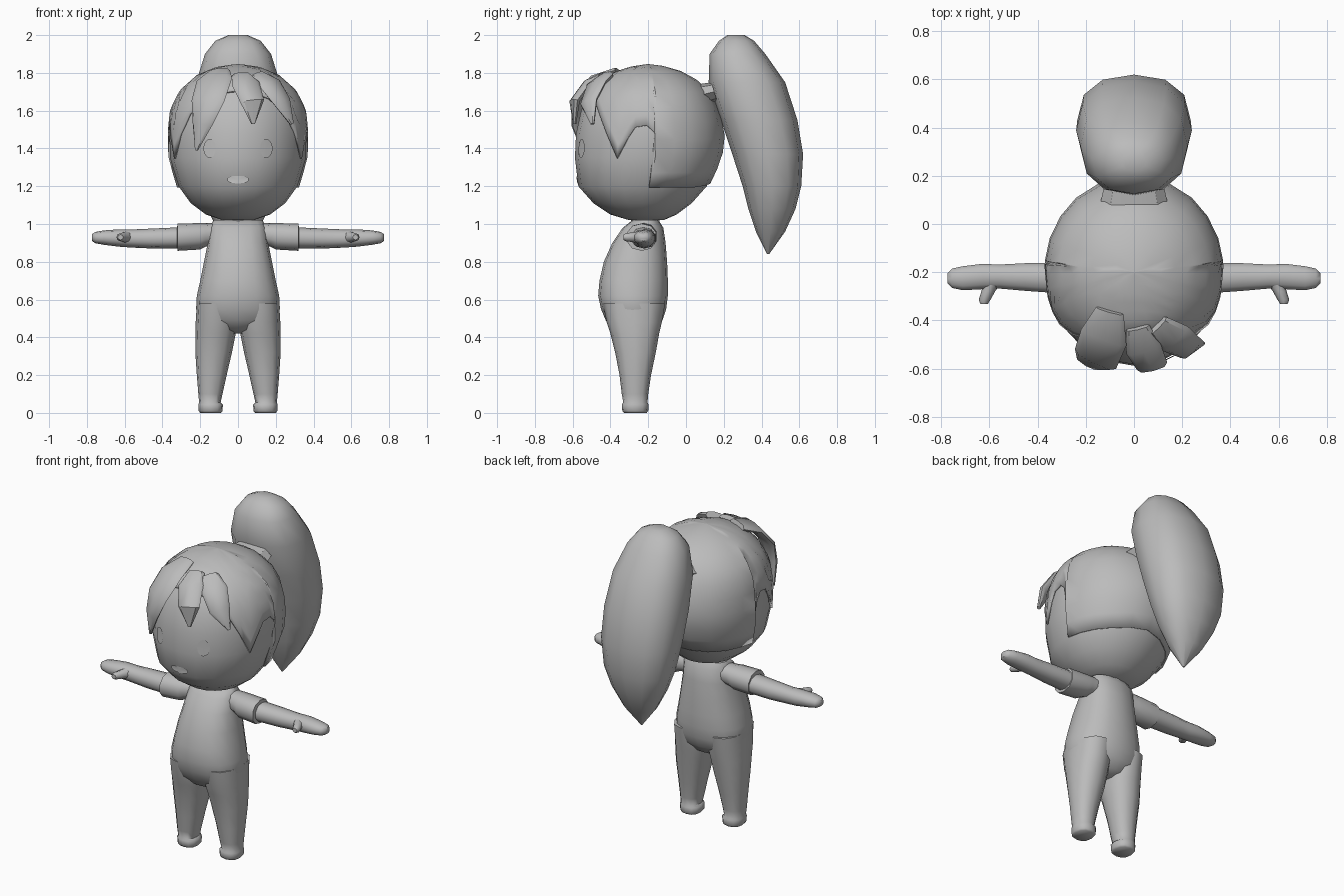
import bpy, bmesh, math
from mathutils import Vector

if "Cube" in bpy.data.objects:
    bpy.data.objects.remove(bpy.data.objects["Cube"])


def material(name, v):
    m = bpy.data.materials.new(name)
    m.diffuse_color = (v, v, v, 1)
    m.use_nodes = True
    m.node_tree.nodes["Principled BSDF"].inputs["Base Color"].default_value = m.diffuse_color
    return m


GREY = material("soft grey", 0.5)
PALE = material("pale grey", 0.62)


def finish(name, bm, mat=GREY, angle=50):
    bmesh.ops.recalc_face_normals(bm, faces=bm.faces[:])
    me = bpy.data.meshes.new(name)
    bm.to_mesh(me)
    bm.free()
    me.materials.append(mat)
    ob = bpy.data.objects.new(name, me)
    bpy.context.collection.objects.link(ob)
    bpy.ops.object.select_all(action='DESELECT')
    ob.select_set(True)
    bpy.context.view_layer.objects.active = ob
    bpy.ops.object.shade_smooth_by_angle(angle=math.radians(angle))
    return ob


def ring(c, u, v, n=12, e=1.0):
    """Closed section around c with half axes u and v; e < 1 is squarer."""
    c, u, v = Vector(c), Vector(u), Vector(v)
    out = []
    for i in range(n):
        a = 2 * math.pi * i / n
        s, k = math.sin(a), math.cos(a)
        out.append(c + u * math.copysign(abs(s) ** e, s) + v * math.copysign(abs(k) ** e, k))
    return out


def loft(name, rings, **kw):
    bm = bmesh.new()
    vs = [[bm.verts.new(p) for p in r] for r in rings]
    n = len(vs[0])
    for a, b in zip(vs, vs[1:]):
        for i in range(n):
            j = (i + 1) % n
            bm.faces.new((a[i], a[j], b[j], b[i]))
    bm.faces.new(vs[0])
    bm.faces.new(vs[-1])
    return finish(name, bm, **kw)


def upright(rows, n=12, e=1.0, x=0):
    """Horizontal sections from rows of z, half width, front y, back y."""
    return [ring((x, (f + b) / 2, z), (w, 0, 0), (0, (f - b) / 2, 0), n, e) for z, w, f, b in rows]


# Head
HEAD = [(1.02, .08, -.30, -.12), (1.05, .17, -.40, -.05), (1.11, .25, -.49, .03),
        (1.20, .315, -.57, .11), (1.35, .36, -.588, .18), (1.48, .362, -.582, .195),
        (1.60, .35, -.555, .165), (1.70, .30, -.50, .11), (1.78, .21, -.41, .02),
        (1.82, .11, -.30, -.09), (1.835, .01, -.205, -.185)]
loft("head", upright(HEAD, 20))


def head_section(z):
    z = min(max(z, HEAD[0][0]), HEAD[-1][0])
    for p, q in zip(HEAD, HEAD[1:]):
        if z <= q[0]:
            t = (z - p[0]) / (q[0] - p[0])
            w, f, b = (p[i] + (q[i] - p[i]) * t for i in (1, 2, 3))
            return w, (f + b) / 2, (b - f) / 2


def front_y(x, z):
    w, c, r = head_section(z)
    return c - r * math.sqrt(max(0, 1 - (x / w) ** 2))


# Hair cap: hem height by angle from the front, same on both sides
HEM = [(0, 1.70), (15, 1.69), (30, 1.66), (45, 1.58), (56, 1.47), (66, 1.35), (74, 1.46),
       (79, 1.51), (88, 1.52), (94, 1.48), (96, 1.20), (110, 1.20), (125, 1.20),
       (140, 1.20), (160, 1.21), (180, 1.22)]
columns = HEM + [(360 - a, z) for a, z in reversed(HEM[1:-1])]
mid = Vector((0, -.2, 1.435))
bm = bmesh.new()
top = bm.verts.new(mid + Vector((0, 0, .412)))
grid = []
for a, hem in columns:
    a = math.radians(a)
    end = math.acos((hem - mid.z) / .4)
    col = []
    for j in range(1, 11):
        z = mid.z + .4 * math.cos(end * j / 10)
        w, c, r = head_section(z)
        p = Vector((w * math.sin(a), c - r * math.cos(a), z))
        col.append(bm.verts.new(mid + (p - mid) * 1.03))
    grid.append(col)
for i, a in enumerate(grid):
    b = grid[(i + 1) % len(grid)]
    bm.faces.new((top, a[0], b[0]))
    for j in range(9):
        bm.faces.new((a[j], a[j + 1], b[j + 1], b[j]))
cap = finish("hair_cap", bm)
mod = cap.modifiers.new("thickness", 'SOLIDIFY')
mod.thickness, mod.offset = .011, -1


# Fringe locks: leaf shapes along a path of x, y, z, half width
def lock(name, path):
    pts = [Vector(p[:3]) for p in path]
    rings = []
    for i, p in enumerate(pts):
        d = (pts[min(i + 1, len(pts) - 1)] - pts[max(i - 1, 0)]).normalized()
        out = (p - mid).normalized()
        side = d.cross(out).normalized()
        w = path[i][3]
        rings.append(ring(p, side * w, side.cross(d) * min(.022, w), 8, .8))
    loft(name, rings, angle=40)


lock("fringe_left", [(-.10, -.36, 1.805, .06), (-.125, -.47, 1.765, .10),
                     (-.16, -.56, 1.65, .095), (-.19, -.57, 1.53, .06), (-.22, -.545, 1.39, .008)])
lock("fringe_middle", [(.015, -.43, 1.785, .05), (.04, -.52, 1.745, .075),
                       (.075, -.59, 1.65, .065), (.08, -.59, 1.53, .01)])
lock("fringe_right", [(.10, -.42, 1.785, .05), (.17, -.475, 1.74, .075),
                      (.235, -.515, 1.645, .06), (.285, -.495, 1.53, .01)])

# Ponytail and its tie
loft("ponytail", upright([
    (2.0, .05, .22, .31), (1.97, .12, .175, .36), (1.90, .175, .125, .42),
    (1.75, .222, .12, .525), (1.55, .24, .185, .59), (1.37, .235, .245, .62),
    (1.20, .21, .30, .61), (1.08, .165, .33, .58), (.96, .10, .37, .525),
    (.84, .005, .43, .44)], 12, .85))
loft("hair_tie", [ring((0, .085, 1.685), (.14, 0, 0), (0, -.02, .055), 8),
                  ring((0, .15, 1.70), (.125, 0, 0), (0, -.015, .05), 8)], angle=30)


# Face plates that follow the head
def plate(name, cx, cz, w, h, e, mat):
    bm = bmesh.new()
    vs = [bm.verts.new((p.x, front_y(p.x, p.z) - .004, p.z))
          for p in ring((cx, 0, cz), (w, 0, 0), (0, 0, h), 16, e)]
    hub = bm.verts.new((cx, front_y(cx, cz) - .004, cz))
    for i in range(16):
        bm.faces.new((hub, vs[i], vs[(i + 1) % 16]))
    finish(name, bm, mat)


plate("mouth", 0, 1.235, .057, .02, .8, PALE)

# Torso and neck
loft("torso", upright([
    (1.02, .13, -.285, -.145), (.98, .15, -.335, -.12), (.90, .16, -.39, -.108),
    (.80, .18, -.435, -.10), (.70, .20, -.458, -.096), (.62, .218, -.465, -.096),
    (.55, .222, -.45, -.105), (.49, .20, -.425, -.125), (.44, .12, -.38, -.165),
    (.42, .04, -.32, -.21)], 16, .85))
loft("neck", upright([(.98, .08, -.29, -.14), (1.06, .08, -.29, -.14)], 12))

for s, side in ((-1, "left"), (1, "right")):
    plate("eye_" + side, s * .15, 1.40, .033, .05, 1, GREY)

    # Legs
    rings = []
    for z, inner, outer, f, b in [
            (.58, .01, .218, -.44, -.11), (.48, .005, .224, -.42, -.128),
            (.42, .012, .226, -.40, -.142), (.32, .032, .226, -.375, -.16),
            (.20, .06, .218, -.352, -.185), (.10, .082, .21, -.34, -.20),
            (.055, .092, .206, -.332, -.204), (.045, .08, .21, -.34, -.198),
            (.01, .082, .208, -.337, -.2), (0, .09, .2, -.328, -.208)]:
        rings += upright([(z, (outer - inner) / 2, f, b)], 12, .85, s * (inner + outer) / 2)
    loft("leg_" + side, rings, angle=60)

    # Sleeves and arms: rows of x, centre z, half height, centre y, half depth
    def limb(name, rows, n):
        loft(name, [ring((s * x, y, z), (0, d, 0), (0, 0, h), n, .9) for x, z, h, y, d in rows])

    limb("sleeve_" + side, [(.10, .95, .055, -.22, .06), (.17, .942, .062, -.225, .07),
                            (.20, .935, .07, -.23, .078), (.32, .93, .072, -.235, .08),
                            (.322, .93, .055, -.23, .062)], 10)
    limb("arm_" + side, [(.30, .927, .056, -.225, .066), (.45, .923, .053, -.22, .06),
                         (.56, .923, .048, -.218, .052), (.63, .926, .046, -.218, .055),
                         (.71, .928, .038, -.225, .052), (.755, .928, .03, -.225, .042),
                         (.773, .928, .018, -.225, .022)], 10)
    loft("thumb_" + side, [ring((s * x, y, .93), (r * 1.1, 0, 0), (0, 0, r), 8)
                           for x, y, r in [(.59, -.25, .032), (.605, -.28, .026),
                                           (.62, -.315, .022), (.622, -.332, .014)]])
